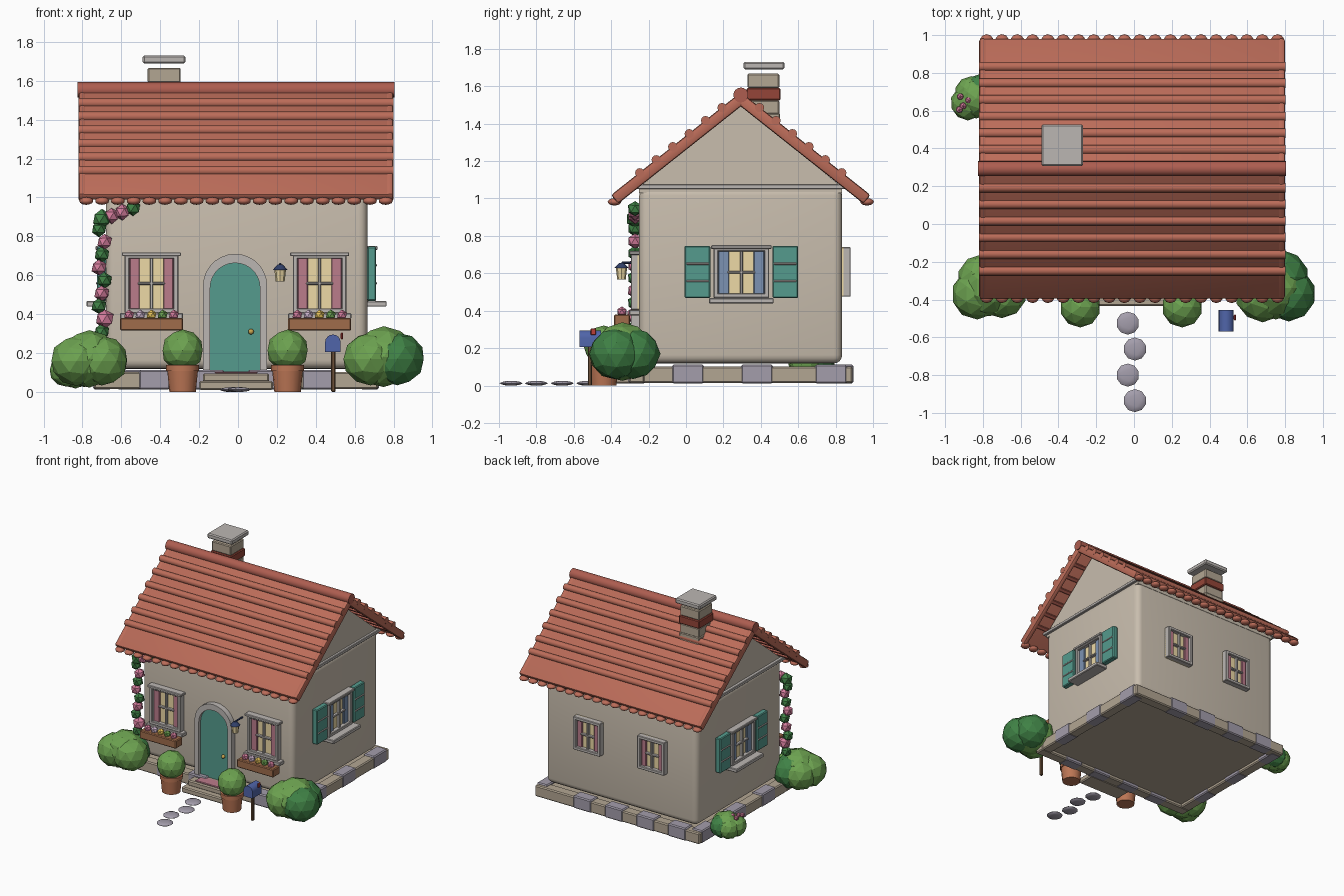
import bpy, bmesh, math, random
from mathutils import Matrix, Vector, Euler

if "Cube" in bpy.data.objects:
    bpy.data.objects.remove(bpy.data.objects["Cube"])

random.seed(4)
PI = math.pi
CX = -0.01            # house centre line
CY = 0.293            # ridge line
I = Matrix.Identity(4)

COL = dict(wall=(.58, .51, .42), roof=(.5, .15, .1), ridge=(.42, .11, .08), stone=(.45, .38, .29),
           slate=(.37, .34, .41), door=(.09, .33, .27), frame=(.5, .47, .45), glass=(.85, .7, .38),
           pink=(.5, .2, .26), blue=(.2, .29, .45), pot=(.5, .18, .09), wood=(.35, .15, .07),
           leaf=(.15, .36, .08), dark_leaf=(.05, .22, .06), flower=(.65, .2, .33), yellow=(.8, .55, .1),
           gold=(.6, .38, .08), navy=(.03, .05, .14), mail=(.08, .13, .4), post=(.15, .08, .04),
           brick=(.3, .06, .04), lilac=(.6, .45, .6), red=(.5, .05, .04))
MATS = {}


def finish(name, bm, col, M=I, bevel=0, seg=2, smooth=True):
    if bevel:
        bmesh.ops.bevel(bm, geom=bm.edges[:], offset=bevel, segments=seg, affect='EDGES', profile=.5)
    bmesh.ops.recalc_face_normals(bm, faces=bm.faces[:])
    bm.transform(M)
    me = bpy.data.meshes.new(name)
    bm.to_mesh(me)
    bm.free()
    ob = bpy.data.objects.new(name, me)
    bpy.context.collection.objects.link(ob)
    if col not in MATS:
        MATS[col] = bpy.data.materials.new(col)
        MATS[col].diffuse_color = (*COL[col], 1)
    me.materials.append(MATS[col])
    if smooth:
        bpy.context.view_layer.objects.active = ob
        ob.select_set(True)
        bpy.ops.object.shade_smooth_by_angle(angle=math.radians(35))
        ob.select_set(False)
    return ob


def box(name, x, y, z, col, M=I, bevel=0.004, seg=1):
    """box from (min, max) ranges"""
    bm = bmesh.new()
    bmesh.ops.create_cube(bm, size=1)
    for v in bm.verts:
        v.co = Vector([(r[0] + r[1]) / 2 + c * (r[1] - r[0]) for r, c in zip((x, y, z), v.co)])
    return finish(name, bm, col, M, bevel, seg)


def cyl(name, loc, r1, r2, h, col, rot=(0, 0, 0), n=16):
    bm = bmesh.new()
    bmesh.ops.create_cone(bm, cap_ends=True, segments=n, radius1=r1, radius2=r2, depth=h)
    return finish(name, bm, col, Matrix.Translation(loc) @ Euler(rot).to_matrix().to_4x4())


def ball(name, loc, size, col, sub=2, jitter=0, smooth=False):
    bm = bmesh.new()
    bmesh.ops.create_icosphere(bm, subdivisions=sub, radius=1)
    for v in bm.verts:
        v.co *= 1 + random.uniform(-jitter, jitter)
    s = size if isinstance(size, tuple) else (size,) * 3
    return finish(name, bm, col, Matrix.Translation(loc) @ Matrix.Diagonal((*s, 1)), smooth=smooth)


def prism(name, pts, y0, y1, col, M=I):
    """x-z outline extruded along y"""
    bm = bmesh.new()
    f = bm.faces.new([bm.verts.new((p[0], y0, p[1])) for p in pts])
    g = bmesh.ops.extrude_face_region(bm, geom=[f])['geom']
    bmesh.ops.translate(bm, vec=(0, y1 - y0, 0), verts=[v for v in g if isinstance(v, bmesh.types.BMVert)])
    return finish(name, bm, col, M)


def arch(cx, half, z0, spring, n=14):
    arc = [(cx + half * math.cos(PI * i / n), spring + half * math.sin(PI * i / n)) for i in range(n + 1)]
    return [(cx + half, z0)] + arc + [(cx - half, z0)]


# House body and gable
box('house_walls', (-.68, .665), (-.25, .835), (.118, 1.06), 'wall', bevel=.045, seg=4)
prism('gable', [(-.25, 1.03), (.835, 1.03), (.835, 1.06), (CY, 1.5), (-.25, 1.06)], -.66, .675, 'wall',
      Matrix.Rotation(PI / 2, 4, 'Z'))
for s in (-1, 1):
    x = CX + s * .67
    box('gable_trim', (x - .02, x + .02), (-.27, .85), (1.05, 1.075), 'frame')

# Foundation: plinth with a kerb of stone and slate blocks
x0, x1, y0, y1 = -.745, .725, -.31, .895
box('plinth', (x0 + .05, x1 - .05), (y0 + .05, y1 - .05), (.04, .096), 'stone')
for y in (y0 + .004, y1 - .089):
    box('foundation_kerb', (x0 + .004, x1 - .004), (y, y + .085), (.014, .102), 'stone', bevel=.008)
    for i in range(4):
        a = x0 + .235 + .28 * (i if y < 0 else i - .4)
        box('foundation_block', (a, a + .16), (y - .004, y + .089), (.012, .112), 'slate', bevel=.008)
for x in (x0 + .004, x1 - .089):
    box('foundation_kerb', (x, x + .085), (y0 + .08, y1 - .08), (.014, .102), 'stone', bevel=.008)
    for a in (-.075, .295, .69):
        box('foundation_block', (x - .004, x + .089), (a, a + .17), (.012, .112), 'slate', bevel=.008)

# Roof: thin slabs with rake boards, tile rolls and scalloped eaves
slope = math.atan2(.535, .675)
tan = math.tan(slope)
L = math.hypot(.535, .675)
for s in (-1, 1):
    M = Matrix.Translation((CX, CY, 1.53)) @ Matrix.Rotation(-s * slope, 4, 'X')
    run = tuple(sorted((0, s * L)))
    box('roof_slab', (-.80, .80), run, (-.012, .027), 'roof', M, bevel=.01, seg=2)
    for e in (-1, 1):
        box('rake_board', tuple(sorted((e * .77, e * .81))), run, (-.03, .03), 'roof', M, bevel=.014, seg=2)
    for i in range(6):
        d = .1 + .088 * i
        cyl('tile_roll', (CX, CY + s * d, 1.565 - d * tan), .025, .025, 1.622, 'roof', (0, PI / 2, 0), 12)
        box('roof_batten', (-.78, .78), (s * (d * 1.276) - .015, s * (d * 1.276) + .015), (-.026, 0), 'ridge', M)
    for i in range(20):
        ball('eave_tile', (CX - .77 + i * 1.54 / 19, CY + s * .675, .982), (.037, .037, .02), 'roof', smooth=True)
cyl('ridge_cap', (CX, CY, 1.553), .04, .04, 1.63, 'ridge', (0, PI / 2, 0))

# Chimney
for lo, hi, e, c in ((1.38, 1.455, .004, 'stone'), (1.45, 1.525, 0, 'stone'), (1.525, 1.59, .006, 'brick'),
                     (1.59, 1.667, 0, 'stone')):
    box('chimney_course', (-.465 - e, -.295 + e), (.329 - e, .499 + e), (lo, hi), c, bevel=.006)
box('chimney_cap', (-.49, -.27), (.307, .527), (1.69, 1.73), 'frame', bevel=.008)

# Arched door, knob, steps, mat
inner = arch(CX - .005, .128, .1, .535)
prism('door_frame', arch(CX - .005, .165, .1, .545) + inner[::-1], -.295, -.24, 'frame')
prism('door', inner, -.27, -.24, 'door')
ball('door_knob', (.067, -.283, .31), .015, 'gold', smooth=True)
box('lower_step', (-.2, .18), (-.435, -.29), (.01, .055), 'stone', bevel=.008)
box('upper_step', (-.18, .16), (-.385, -.25), (.05, .095), 'stone', bevel=.008)
box('door_mat', (-.12, .1), (-.375, -.285), (.095, .105), 'pink')


def window(loc, rot, hw, z0, z1, curtain, sill=True, shutters=False):
    """window facing local -y, wall surface at local y = 0"""
    M = Matrix.Translation(loc) @ Matrix.Rotation(rot, 4, 'Z')
    zc = (z0 + z1) / 2
    box('window_glass', (-hw, hw), (-.012, .01), (z0, z1), 'glass', M)
    for s in (-1, 1):
        rng = lambda a, b: tuple(sorted((s * a, s * b)))
        box('window_jamb', rng(hw - .025, hw), (-.045, .01), (z0, z1), 'frame', M)
        box('curtain', rng(hw * .44, hw - .025), (-.024, 0), (z0 + .02, z1 - .02), curtain, M)
        if shutters:
            box('shutter', rng(hw + .018, hw + .156), (-.045, 0), (z0, z1 + .005), 'door', M, bevel=.006)
            for t in (.33, .67):
                z = z0 + (z1 - z0) * t
                box('shutter_slat', rng(hw + .025, hw + .147), (-.051, -.03), (z - .006, z + .006), 'frame', M)
    box('window_head', (-hw, hw), (-.045, .01), (z1 - .025, z1), 'frame', M)
    box('window_foot', (-hw, hw), (-.045, .01), (z0, z0 + .025), 'frame', M)
    box('mullion', (-.008, .008), (-.034, 0), (z0, z1), 'frame', M)
    box('transom', (-hw * .5, hw * .5), (-.034, 0), (zc - .007, zc + .007), 'frame', M)
    if sill:
        box('window_sill', (-hw - .025, hw + .025), (-.1 if shutters else -.055, .01), (z0 - .03, z0), 'frame', M, .005)
        box('window_lintel', (-hw - .014, hw + .014), (-.053, .01), (z1 - .012, z1 + .008), 'frame', M)


# Windows on all four sides
for s in (-1, 1):
    x = -.0125 + s * .4325
    window((x, -.25, 0), 0, .138, .405, .71, 'pink')
    box('flower_box', (x - .162, x + .162), (-.385, -.3), (.315, .38), 'wood', bevel=.006)
    for i in range(5):
        ball('box_flower', (x - .115 + i * .0575, -.343, .395), .028,
             ('flower', 'lilac', 'yellow', 'leaf', 'flower')[i], 1)
    window((-.015 + s * .285, .835, 0), PI, .12, .475, .74, 'pink', sill=False)
window((.665, CY + .003, 0), PI / 2, .148, .468, .742, 'blue', shutters=True)
window((-.68, CY + .003, 0), -PI / 2, .148, .468, .742, 'blue', shutters=True)

# Potted bushes
for s in (-1, 1):
    x = -.015 + s * .27
    cyl('plant_pot', (x, -.44, .06), .068, .08, .12, 'pot')
    cyl('pot_rim', (x, -.44, .122), .085, .085, .03, 'pot')
    ball('potted_bush', (x, -.44, .213), .108, 'leaf', 2)

# Garden bushes: large overlapping low-poly lobes
for bx, by, k in ((-.765, -.335, 1), (.75, -.34, 1.06), (-.835, .665, .68)):
    side = 'dark_leaf' if bx > 0 else 'leaf'
    for dx, dy, dz, r, c in ((0, 0, .16, .155, 'leaf'), (-.065, -.035, .15, .135, 'leaf'),
                             (.065, -.03, .15, .135, side), (.03, .055, .15, .135, 'dark_leaf'),
                             (-.04, .045, .145, .13, 'leaf')):
        ball('garden_bush', (bx + dx * k, by + dy * k, dz * k + .01),
             (r * k, r * k, r * k * .95), c, 2, .02)
for dx, dy in ((-.07, -.04), (-.085, .01), (-.04, -.01), (-.09, -.06)):
    ball('bush_flower', (-.835 + dx, .665 + dy, .195), .02, 'flower', 1)

# Climbing vine up the left corner and along the eave
path = [(-.7 + .016 * math.sin(i * 2.1), .31 + .066 * i) for i in range(9)]
path += [(-.7, .89), (-.65, .905), (-.595, .925), (-.54, .945)]
for i, (x, z) in enumerate(path):
    ball('vine_cluster', (x, -.272, z), .05 if i in (1, 9) else .042,
         ('dark_leaf', 'flower')[i % 2 if i < 9 else i in (10, 11)], 1, .05)

# Wall lantern
cyl('lantern_glass', (.217, -.345, .598), .023, .03, .06, 'glass', n=8)
cyl('lantern_cap', (.217, -.345, .642), .038, .012, .028, 'navy', n=8)
box('lantern_arm', (.21, .224), (-.345, -.25), (.65, .662), 'navy')

# Mailbox
box('mailbox_post', (.479, .501), (-.525, -.503), (0, .21), 'post')
prism('mailbox', arch(.488, .04, .205, .255, 8), -.57, -.455, 'mail')
box('mailbox_flag', (.528, .54), (-.51, -.48), (.27, .305), 'red')

# Stepping stones
for x, y in ((-.033, -.525), (.005, -.662), (-.033, -.8), (.005, -.935)):
    ball('stepping_stone', (x, y, .012), (.061, .061, .013), 'slate', 2, smooth=True)

for m in bpy.data.materials:
    if m.users and not m.is_grease_pencil:
        m.use_nodes = True
        m.node_tree.nodes["Principled BSDF"].inputs["Base Color"].default_value = m.diffuse_color
